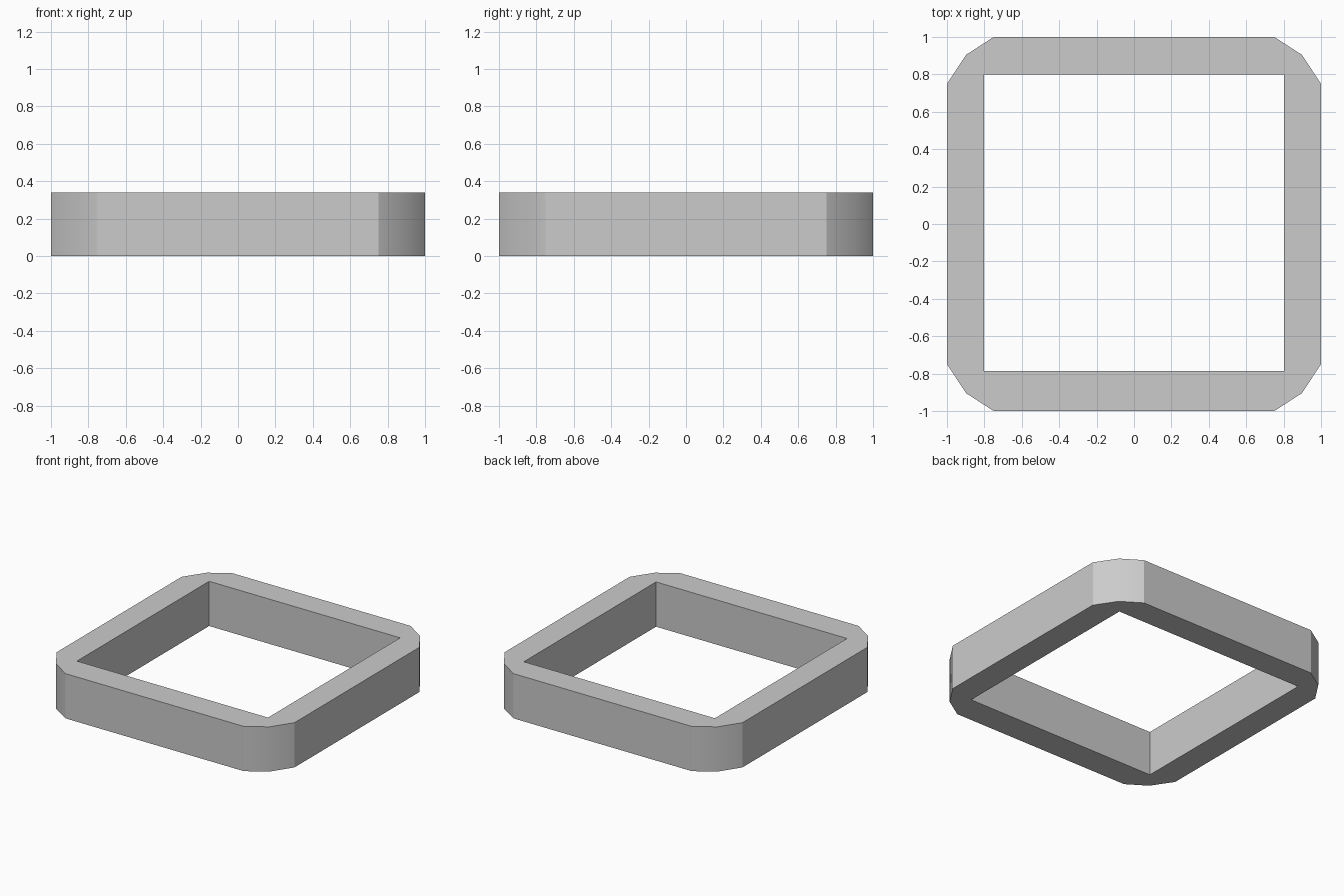
import bpy, bmesh
from math import radians

if "Cube" in bpy.data.objects:
    bpy.data.objects.remove(bpy.data.objects["Cube"])

HEIGHT = 0.34

# Outer outline: square with two-segment rounded corners
corner = [(1.0, 0.75), (0.897, 0.905), (0.75, 1.0)]
outer = []
for sx, sy in ((1, 1), (-1, 1), (-1, -1), (1, -1)):
    pts = corner if sx * sy > 0 else corner[::-1]
    outer += [(sx * x, sy * y) for x, y in pts]

# Inner opening: one sharp corner per rounded outer corner
inner = [(0.803, 0.80), (-0.803, 0.80), (-0.803, -0.787), (0.803, -0.787)]

bm = bmesh.new()


def ring(points, z):
    return [bm.verts.new((x, y, z)) for x, y in points]


o0, o1 = ring(outer, 0), ring(outer, HEIGHT)
i0, i1 = ring(inner, 0), ring(inner, HEIGHT)

# Vertical walls
for low, high in ((o0, o1), (i0, i1)):
    n = len(low)
    for k in range(n):
        m = (k + 1) % n
        bm.faces.new((low[k], low[m], high[m], high[k]))

# Flat top and bottom rims
for o, i in ((o0, i0), (o1, i1)):
    for k in range(4):
        c, m = 3 * k, (k + 1) % 4
        bm.faces.new((o[c], o[c + 1], i[k]))
        bm.faces.new((o[c + 1], o[c + 2], i[k]))
        bm.faces.new((o[c + 2], o[3 * m], i[m], i[k]))

bmesh.ops.recalc_face_normals(bm, faces=bm.faces)
mesh = bpy.data.meshes.new("square_frame")
bm.to_mesh(mesh)
bm.free()
frame = bpy.data.objects.new("square_frame", mesh)
bpy.context.collection.objects.link(frame)

# Smooth only within each rounded corner
bpy.context.view_layer.objects.active = frame
frame.select_set(True)
bpy.ops.object.shade_smooth_by_angle(angle=radians(30))
